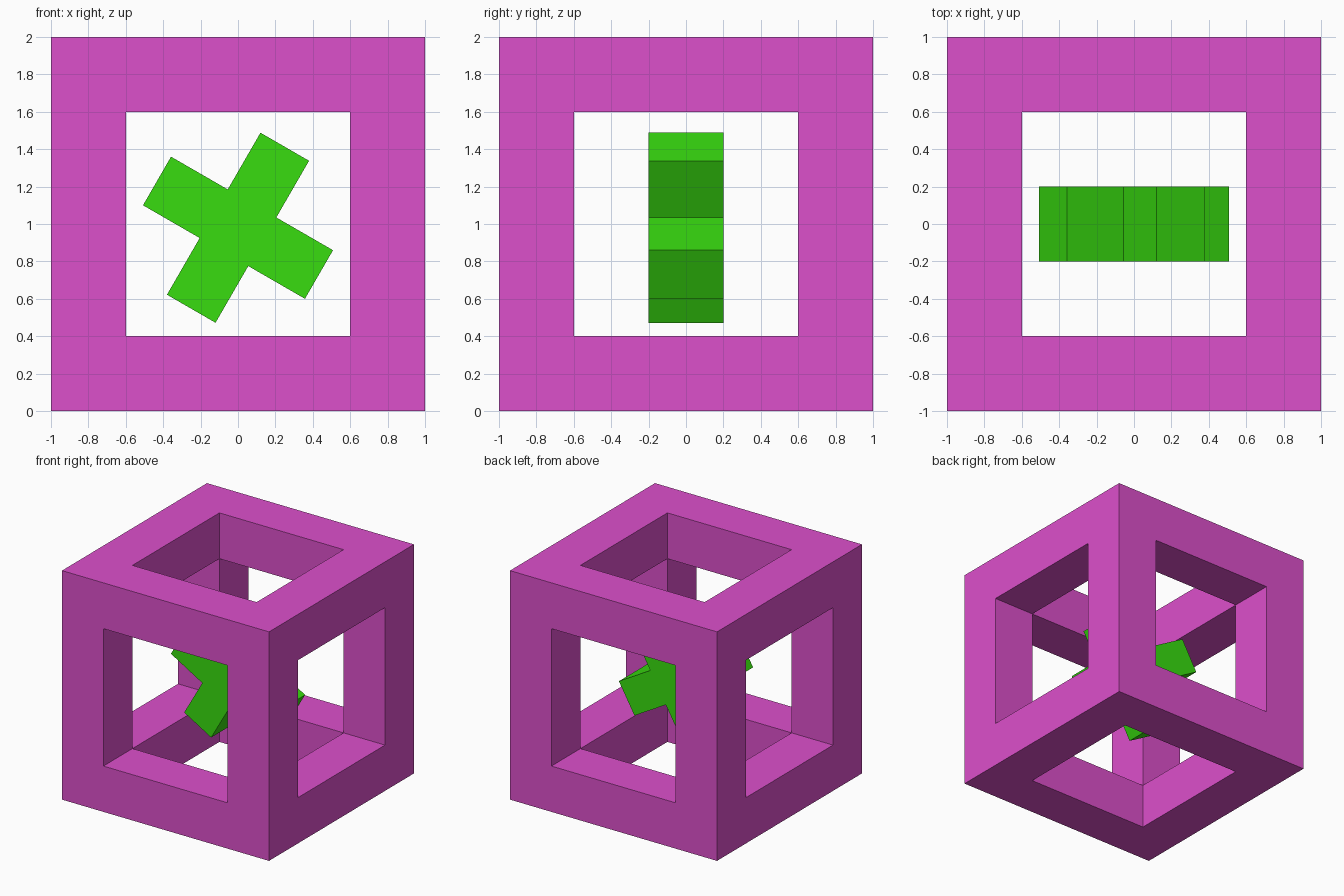
import bpy, bmesh, math
from itertools import product

if "Cube" in bpy.data.objects:
    bpy.data.objects.remove(bpy.data.objects["Cube"])


def add_object(name, bm, color):
    bmesh.ops.recalc_face_normals(bm, faces=bm.faces[:])
    mesh = bpy.data.meshes.new(name)
    bm.to_mesh(mesh)
    bm.free()
    mat = bpy.data.materials.new(name + "_color")
    mat.diffuse_color = (*color, 1)
    mat.use_nodes = True
    mat.node_tree.nodes["Principled BSDF"].inputs["Base Color"].default_value = mat.diffuse_color
    mesh.materials.append(mat)
    obj = bpy.data.objects.new(name, mesh)
    bpy.context.collection.objects.link(obj)
    return obj


# Open cube frame: outer skin of a 3x3x3 cell grid without its face centres and core
steps = (-1, -0.6, 0.6, 1)
cells = {c for c in product(range(3), repeat=3) if c.count(1) < 2}
bm = bmesh.new()
for cell in cells:
    for axis, side in product(range(3), (0, 1)):
        neighbour = list(cell)
        neighbour[axis] += 2 * side - 1
        if tuple(neighbour) in cells:
            continue
        u, v = (axis + 1) % 3, (axis + 2) % 3
        quad = []
        for du, dv in ((0, 0), (1, 0), (1, 1), (0, 1)):
            idx = list(cell)
            idx[axis] += side
            idx[u] += du
            idx[v] += dv
            quad.append(bm.verts.new([steps[i] for i in idx]))
        bm.faces.new(quad)
bmesh.ops.remove_doubles(bm, verts=bm.verts[:], dist=1e-4)
frame = add_object("cube_frame", bm, (0.72, 0.08, 0.60))
frame.location.z = 1

# Thick plus-shaped block, tilted inside the frame
w, r, t = 0.15, 0.5, 0.2
arm = ((w, w), (r, w), (r, -w))
bm = bmesh.new()
outline = []
for k in range(4):
    c, s = round(math.cos(-k * math.pi / 2)), round(math.sin(-k * math.pi / 2))
    outline += [bm.verts.new((x * c - z * s, -t, x * s + z * c)) for x, z in arm]
face = bm.faces.new(outline)
ext = bmesh.ops.extrude_face_region(bm, geom=[face], use_keep_orig=True)
moved = [g for g in ext["geom"] if isinstance(g, bmesh.types.BMVert)]
bmesh.ops.translate(bm, verts=moved, vec=(0, 2 * t, 0))
cross = add_object("inner_cross", bm, (0.04, 0.72, 0.005))
cross.location.z = 0.98
cross.rotation_euler.y = math.radians(30)
